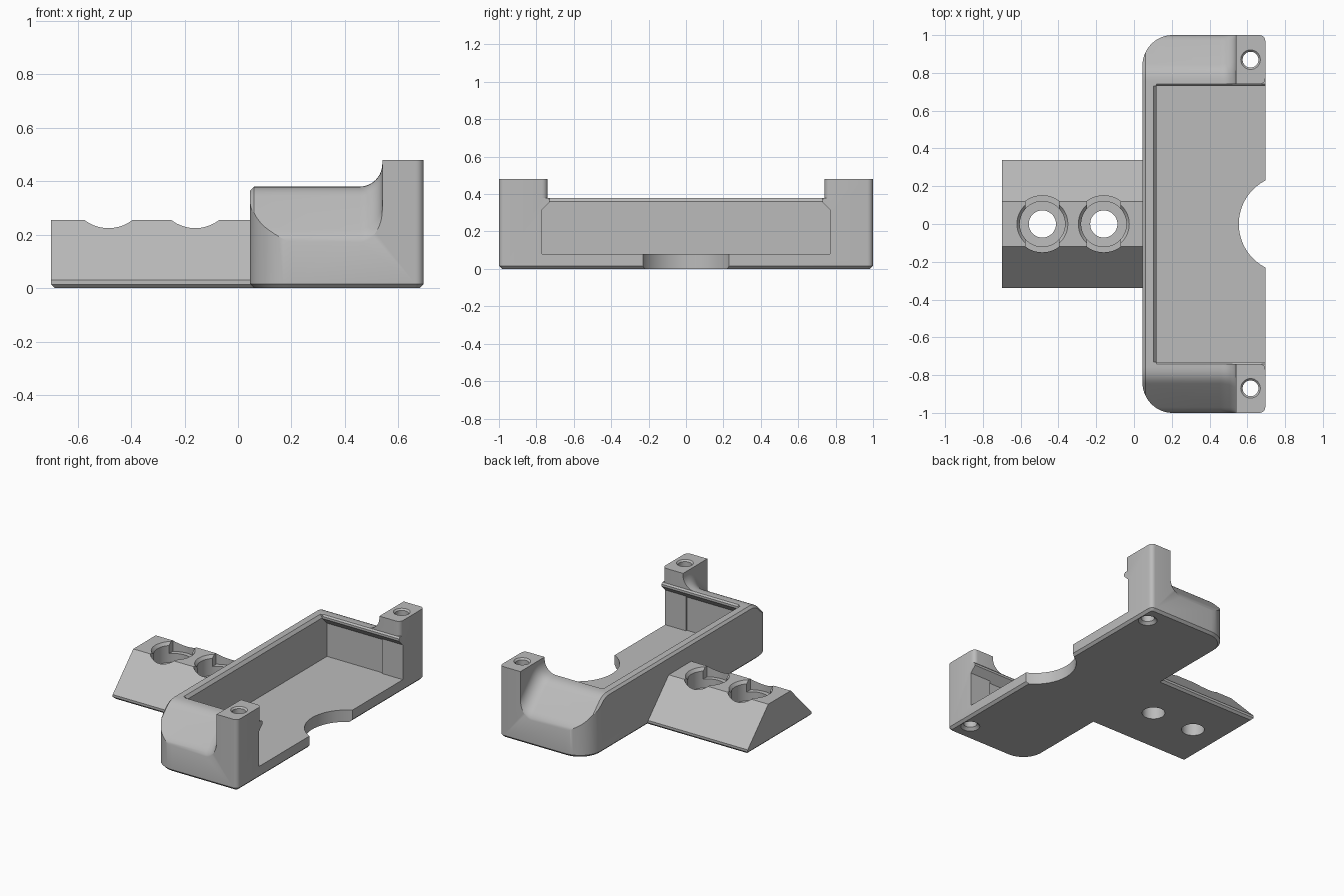
import bpy, bmesh
from math import sin, cos, pi, sqrt, radians
from mathutils import Vector

if "Cube" in bpy.data.objects:
    bpy.data.objects.remove(bpy.data.objects["Cube"])

grey = bpy.data.materials.new("plain grey")
grey.use_nodes = True
grey.diffuse_color = (0.5, 0.5, 0.5, 1)
grey.node_tree.nodes["Principled BSDF"].inputs["Base Color"].default_value = (0.5, 0.5, 0.5, 1)


def loft(name, rings):
    """Closed solid through a list of matching rings of points."""
    bm = bmesh.new()
    rows = [[bm.verts.new(p) for p in ring] for ring in rings]
    n = len(rows[0])
    for a, b in zip(rows, rows[1:]):
        for i in range(n):
            j = (i + 1) % n
            bm.faces.new((a[i], a[j], b[j], b[i]))
    bm.faces.new(rows[0])
    bm.faces.new(rows[-1])
    bmesh.ops.recalc_face_normals(bm, faces=bm.faces)
    mesh = bpy.data.meshes.new(name)
    bm.to_mesh(mesh)
    bm.free()
    mesh.materials.append(grey)
    obj = bpy.data.objects.new(name, mesh)
    bpy.context.collection.objects.link(obj)
    return obj


def prism(name, pts, axis, lo, hi):
    """Extrude a 2D outline along x, y or z."""
    place = {"x": lambda p, t: (t, p[0], p[1]),
             "y": lambda p, t: (p[0], t, p[1]),
             "z": lambda p, t: (p[0], p[1], t)}[axis]
    return loft(name, [[place(p, t) for p in pts] for t in (lo, hi)])


def lathe(name, x, y, profile, n=48):
    """Stack of circles given as (radius, height)."""
    return loft(name, [[(x + r * cos(2 * pi * i / n), y + r * sin(2 * pi * i / n), z)
                        for i in range(n)] for r, z in profile])


def arc(cx, cy, r, a0, a1, n):
    return [(cx + r * cos(radians(a0 + (a1 - a0) * i / n)),
             cy + r * sin(radians(a0 + (a1 - a0) * i / n))) for i in range(n + 1)]


def curve(p0, p1, p2, n=5):
    a, b, c = Vector(p0), Vector(p1), Vector(p2)
    return [tuple(a * (1 - t) ** 2 + b * 2 * t * (1 - t) + c * t * t)
            for t in (i / n for i in range(n + 1))]


def chamfer_bottom(obj, width):
    bm = bmesh.new()
    bm.from_mesh(obj.data)
    edges = [e for e in bm.edges if all(v.co.z < 0.001 for v in e.verts)]
    bmesh.ops.bevel(bm, geom=edges, offset=width, segments=1, affect="EDGES")
    bm.to_mesh(obj.data)
    bm.free()


def cut(obj, cutters):
    bpy.context.view_layer.objects.active = obj
    for c in cutters:
        c.hide_render = True
        mod = obj.modifiers.new("cut", "BOOLEAN")
        mod.operation = "DIFFERENCE"
        mod.solver = "EXACT"
        mod.object = c
        bpy.ops.object.modifier_apply(modifier=mod.name)
        bpy.data.objects.remove(c)


def mirror(pts):
    return pts + [(-y, z) for y, z in reversed(pts)]


# Tray: rounded outline, full post height
BACK, FRONT, TOP, POST = 0.045, 0.695, 0.38, 0.48
outline = (arc(BACK + 0.16, -0.84, 0.16, 180, 270, 14) + arc(FRONT - 0.03, -0.97, 0.03, 270, 360, 5)
           + arc(FRONT - 0.03, 0.97, 0.03, 0, 90, 5) + arc(BACK + 0.16, 0.84, 0.16, 90, 180, 14))
tray = prism("tray", outline, "z", 0, POST)
chamfer_bottom(tray, 0.016)


# Space above the tray: sloped ends, sweeping up into the posts
def above(x, d):
    z, yc = TOP + d, 0.81 + 0.414 * d
    end = z - (1 - yc)
    half = (curve((yc - 0.05, z), (yc, z), (yc + 0.035, z - 0.035))
            + curve((0.97, end + 0.03), (1, end), (1.002, end - 0.03))
            + [(1.1, end - 0.03), (1.1, 0.8)])
    return [(x, y, h) for y, h in mirror(half)]


R = 0.085
stations = [(BACK - 0.03, -0.045), (BACK + 0.015, 0)]
stations += [(0.54 - R + R * sin(a), R * (1 - cos(a))) for a in (i * pi / 20 for i in range(11))]
cutters = [loft("sloped_space", [above(x, d) for x, d in stations])]

# Open cavity with overhanging side lips, and a chamfered back rim
cavity = [(0.78, 0.08), (0.78, 0.305), (0.73, 0.355), (0.73, 0.37), (0.74, TOP), (0.74, 0.6)]
cutters.append(prism("cavity", mirror(cavity), "x", 0.12, 1))
cutters.append(prism("rim_chamfer", [(0.14, 0.36), (0.12, 0.36), (0.1, 0.385), (0.14, 0.385)],
                     "y", -0.73, 0.73))

# Finger notch in the open edge
cutters.append(lathe("notch", 0.814, 0, [(0.259, -0.1), (0.259, 0.2)], 96))

# Post screw holes and rounded inner post corners
for s in (-1, 1):
    cutters.append(lathe("post_hole", 0.617, s * 0.87,
                         [(0.075, -0.015), (0.06, 0), (0.042, 0.018), (0.042, POST - 0.01),
                          (0.052, POST), (0.06, POST + 0.008)], 32))
    corner = arc(0.665, 0.77, 0.03, -90, 0, 5) + [(0.72, 0.77), (0.72, 0.73), (0.665, 0.73)]
    cutters.append(prism("corner", [(x, s * y) for x, y in corner], "z", TOP, 0.6))
cut(tray, cutters)

# Thin pads inside the posts
for s, side in ((-1, "right"), (1, "left")):
    pad = sorted((s * 0.77, s * 0.79))
    prism(side + "_post_pad", [(0.54, pad[0]), (FRONT, pad[0]), (FRONT, pad[1]), (0.54, pad[1])],
          "z", 0.07, 0.315)

# Mounting block with sloped sides
block = prism("mounting_block", mirror([(0.34, 0), (0.34, 0.03), (0.12, 0.255)]), "x", -0.7, 0.08)
chamfer_bottom(block, 0.014)

# Counterbored screw holes with side lobes breaking through the slopes
cutters = []
for x in (-0.485, -0.16):
    cutters.append(lathe("screw_hole", x, 0, [(0.072, -0.1), (0.072, 0.12), (0.12, 0.121),
                                              (0.12, 0.235), (0.135, 0.255), (0.142, 0.265)]))
    lobes = arc(x, 0, 0.15, 54, 126, 10) + arc(x, 0, 0.15, 234, 306, 10)
    cutters.append(prism("lobes", lobes, "z", 0.18, 0.4))
cut(block, cutters)

# Smooth the rounded surfaces, keep edges sharp
bpy.ops.object.select_all(action="DESELECT")
for obj in (tray, block):
    obj.select_set(True)
bpy.context.view_layer.objects.active = tray
bpy.ops.object.shade_smooth_by_angle(angle=radians(25))
